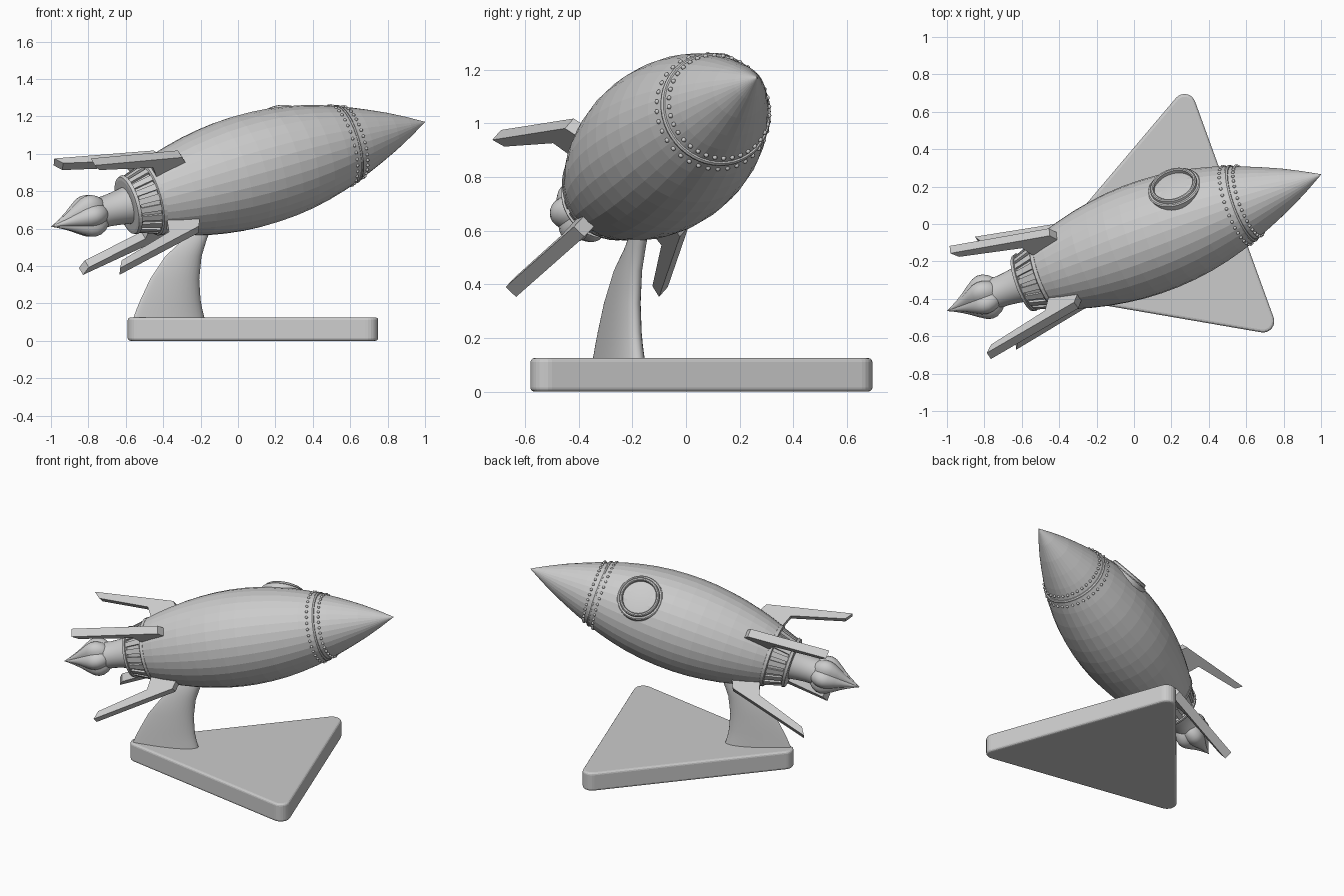
import bpy, bmesh, math
from mathutils import Matrix, Vector

cube = bpy.data.objects.get("Cube")
if cube:
    bpy.data.objects.remove(cube)

grey = bpy.data.materials.new("light_grey")
grey.use_nodes = True
grey.diffuse_color = (0.6, 0.6, 0.6, 1)
grey.node_tree.nodes["Principled BSDF"].inputs["Base Color"].default_value = (0.6, 0.6, 0.6, 1)

# Rocket frame: origin at the nose tip, local z forward along the hull
NOSE = Vector((1.0, 0.265, 1.17))
AXIS = (NOSE - Vector((-1.0, -0.465, 0.61))).normalized()
SIDE = Vector((-AXIS.y, AXIS.x, 0)).normalized()
UP = AXIS.cross(SIDE)
ROCKET = Matrix.Translation(NOSE) @ Matrix((SIDE, UP, AXIS)).transposed().to_4x4()


def finish(name, bm, matrix=Matrix(), smooth=None):
    bmesh.ops.recalc_face_normals(bm, faces=bm.faces)
    mesh = bpy.data.meshes.new(name)
    bm.to_mesh(mesh)
    bm.free()
    mesh.materials.append(grey)
    obj = bpy.data.objects.new(name, mesh)
    bpy.context.collection.objects.link(obj)
    obj.matrix_world = matrix
    if smooth:
        bpy.ops.object.select_all(action='DESELECT')
        obj.select_set(True)
        bpy.context.view_layer.objects.active = obj
        bpy.ops.object.shade_smooth_by_angle(angle=math.radians(smooth))
    return obj


def loft(bm, loops, closed=False):
    """Skin a list of equal point loops; cap the ends unless closed."""
    rings = [[bm.verts.new(p) for p in loop] for loop in loops]
    n = len(rings[0])
    pairs = list(zip(rings, rings[1:]))
    if closed:
        pairs.append((rings[-1], rings[0]))
    else:
        bm.faces.new(rings[0])
        bm.faces.new(rings[-1])
    return [[bm.faces.new((a[i], a[(i + 1) % n], b[(i + 1) % n], b[i])) for i in range(n)]
            for a, b in pairs]


def circle(r, z, n, lobe=0):
    pts = []
    for i in range(n):
        t = math.tau * i / n
        k = r * (1 - lobe + lobe * abs(math.cos(3 * t)))
        pts.append((k * math.cos(t), k * math.sin(t), z))
    return pts


def lathe(name, profile, n=32, matrix=ROCKET, smooth=None, lobe=0, closed=False):
    """Profile is (distance behind the nose, radius)."""
    bm = bmesh.new()
    loft(bm, [circle(r, -s, n, lobe) for s, r in profile], closed)
    return finish(name, bm, matrix, smooth)


# Hull and nose cone
SEAM = 0.463
nose_profile = [(0, 0.001), (0.1, 0.055), (0.2, 0.104), (0.3, 0.147), (0.38, 0.179), (SEAM, 0.208)]
hull_profile = [(SEAM, 0.21), (0.55, 0.238), (0.65, 0.264), (0.75, 0.284), (0.85, 0.297),
                (0.95, 0.304), (1.05, 0.305), (1.15, 0.3), (1.25, 0.288), (1.35, 0.271),
                (1.45, 0.248), (1.54, 0.223), (1.62, 0.196)]
lathe("nose_cone", nose_profile)
lathe("hull", hull_profile)
lathe("seam_ring", [(SEAM - 0.008, 0.2), (SEAM - 0.008, 0.211), (SEAM, 0.217),
                    (SEAM + 0.008, 0.217), (SEAM + 0.008, 0.2)], 48, closed=True)

# Two rows of rivets beside the seam
bm = bmesh.new()
for offset, radius in ((-0.035, 0.198), (0.035, 0.221)):
    for x, y, z in circle(radius, -SEAM - offset, 36):
        bmesh.ops.create_icosphere(bm, subdivisions=2, radius=0.009,
                                   matrix=Matrix.Translation((x, y, z)))
finish("rivets", bm, ROCKET, 60)

# Tail band with recessed slots
bm = bmesh.new()
band = loft(bm, [circle(r, -s, 40) for s, r in
                 ((1.6, 0.19), (1.605, 0.203), (1.625, 0.2), (1.63, 0.19),
                  (1.735, 0.155), (1.738, 0.163), (1.755, 0.157), (1.758, 0.14))])
bmesh.ops.recalc_face_normals(bm, faces=bm.faces)
slots = band[3][::2]
bmesh.ops.inset_individual(bm, faces=slots, thickness=0.004)
bmesh.ops.inset_individual(bm, faces=slots, thickness=0.001, depth=-0.014)
finish("tail_band", bm, ROCKET)

# Nozzle and lobed exhaust flame
lathe("nozzle", [(1.72, 0.11), (1.76, 0.1), (1.82, 0.09), (1.87, 0.084), (1.91, 0.084)],
      smooth=40)
lathe("flame", [(1.88, 0.05), (1.895, 0.08), (1.92, 0.104), (1.95, 0.119), (1.98, 0.122),
                (2.01, 0.113), (2.05, 0.088), (2.09, 0.06), (2.13, 0.036), (2.17, 0.015),
                (2.2, 0.001)], 48, smooth=35, lobe=0.16)

# Four swept fins
fin_outline = [(1.42, 0.2), (1.465, 0.295), (1.99, 0.428), (1.96, 0.38), (1.635, 0.278), (1.6, 0.17)]
for i, label in enumerate(("upper_left", "upper_right", "lower_right", "lower_left")):
    bm = bmesh.new()
    loft(bm, [[(r, t, -s) for s, r in fin_outline] for t in (-0.027, 0.027)])
    spin = Matrix.Rotation(math.radians(45 + 90 * i), 4, 'Z')
    finish("fin_" + label, bm, ROCKET @ spin)

# Porthole: stepped rim and glass facing out of the hull
normal = (SIDE * 0.755 + UP * 0.656 + AXIS * 0.17).normalized()
center = NOSE - AXIS * 0.74 + (SIDE * 0.755 + UP * 0.656) * 0.275
porthole = Matrix.Translation(center) @ normal.to_track_quat('Z', 'Y').to_matrix().to_4x4()
lathe("porthole_rim", [(0.06, 0.145), (0.004, 0.145), (-0.002, 0.139), (-0.002, 0.129),
                       (-0.016, 0.127), (-0.021, 0.121), (-0.021, 0.113), (-0.016, 0.108),
                       (0.06, 0.106)], 48, porthole, 30, closed=True)
lathe("porthole_glass", [(0.06, 0.108), (0.004, 0.108), (-0.004, 0.07), (-0.007, 0.01)],
      48, porthole, 40)

# Curved stand, teardrop in section
bm = bmesh.new()
sections = []
for z, back, front, half in ((0.12, -0.56, -0.18, 0.055), (0.17, -0.542, -0.193, 0.051),
                             (0.22, -0.521, -0.202, 0.048), (0.33, -0.47, -0.209, 0.043),
                             (0.45, -0.39, -0.197, 0.038), (0.54, -0.295, -0.17, 0.035),
                             (0.64, -0.22, -0.13, 0.033)):
    loop = []
    for i in range(32):
        t = math.tau * i / 32
        x = (back + front) / 2 + (front - back) / 2 * math.cos(t)
        w = half * math.sin(t) * (0.8 + 0.4 * math.cos(t))
        loop.append((x - 0.42 * w, -0.345 + 0.46 * (x + 0.56) + 0.91 * w, z))
    sections.append(loop)
loft(bm, sections)
finish("stand", bm, smooth=40)

# Triangular base with rounded corners and softened edges
outline = []
for x, y, start, end in ((0.27, 0.635, 20, 139), (-0.53, -0.31, 139, 260), (0.69, -0.52, 260, 380)):
    for k in range(9):
        a = math.radians(start + (end - start) * k / 8)
        outline.append((x + 0.06 * math.cos(a), y + 0.06 * math.sin(a)))
bm = bmesh.new()
loft(bm, [[(x, y, z) for x, y in outline] for z in (0, 0.125)])
bmesh.ops.remove_doubles(bm, verts=bm.verts, dist=0.0001)
base = finish("base", bm)
bevel = base.modifiers.new("soft_edges", 'BEVEL')
bevel.width = 0.015
bevel.segments = 3
bevel.limit_method = 'ANGLE'
bevel.angle_limit = math.radians(50)
